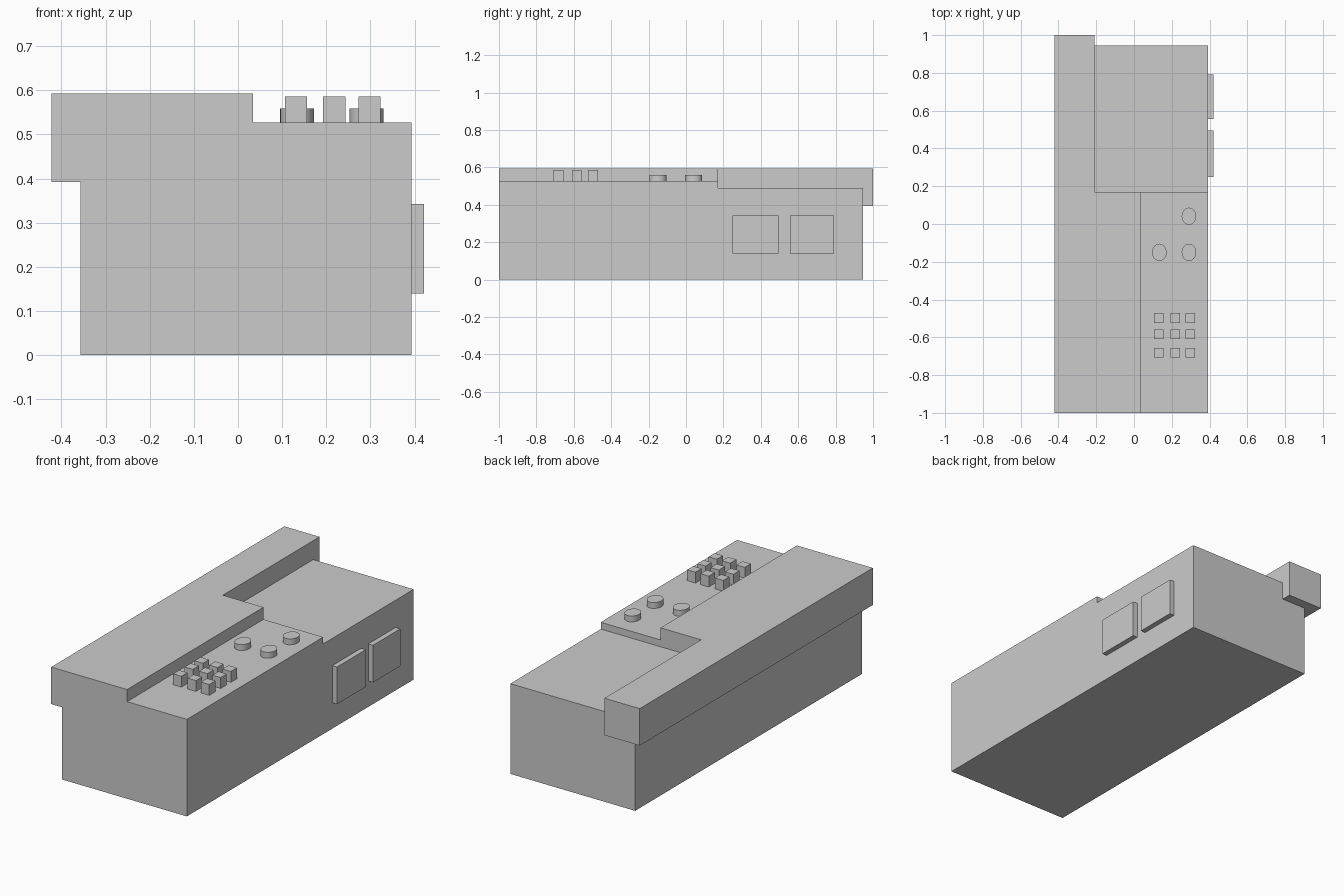
import bpy, bmesh
from mathutils import Matrix

if "Cube" in bpy.data.objects:
    bpy.data.objects.remove(bpy.data.objects["Cube"])


def finish(name, bm):
    bmesh.ops.recalc_face_normals(bm, faces=bm.faces[:])
    mesh = bpy.data.meshes.new(name)
    bm.to_mesh(mesh)
    bm.free()
    ob = bpy.data.objects.new(name, mesh)
    bpy.context.collection.objects.link(ob)
    return ob


def box(name, x, y, z):
    bm = bmesh.new()
    spans = (x, y, z)
    centre = Matrix.Translation([(a + b) / 2 for a, b in spans])
    size = Matrix.Diagonal([b - a for a, b in spans] + [1])
    bmesh.ops.create_cube(bm, size=1, matrix=centre @ size)
    return finish(name, bm)


# Housing: stepped front profile extruded to the full depth
profile = [(-0.357, 0), (0.393, 0), (0.393, 0.527), (0.034, 0.527),
           (0.034, 0.593), (-0.422, 0.593), (-0.422, 0.392), (-0.357, 0.392)]
bm = bmesh.new()
face = bm.faces.new([bm.verts.new((x, -1, z)) for x, z in profile])
ext = bmesh.ops.extrude_face_region(bm, geom=[face])
bmesh.ops.translate(bm, vec=(0, 2, 0),
                    verts=[v for v in ext["geom"] if isinstance(v, bmesh.types.BMVert)])
housing = finish("housing", bm)

# Cut the lowered rear deck and the rear wall below and beside the raised bar
cuts = [((-0.21, 0.6), (0.17, 1.2), (0.49, 0.8)),
        ((-0.6, 0.6), (0.946, 1.2), (-0.2, 0.392)),
        ((-0.21, 0.6), (0.946, 1.2), (0.3, 0.7))]
bpy.context.view_layer.objects.active = housing
for i, spans in enumerate(cuts):
    cutter = box(f"cutter_{i}", *spans)
    cutter.hide_render = True
    mod = housing.modifiers.new("cut", "BOOLEAN")
    mod.operation = "DIFFERENCE"
    mod.solver = "EXACT"
    mod.object = cutter
    bpy.ops.object.modifier_apply(modifier=mod.name)
    bpy.data.objects.remove(cutter)

# Keypad
for r, y in enumerate((-0.497, -0.584, -0.682)):
    for c, x in enumerate((0.131, 0.218, 0.298)):
        box(f"key_{r}_{c}", (x - 0.025, x + 0.025), (y - 0.026, y + 0.026), (0.51, 0.586))

# Round buttons, slightly oval
for i, (x, y) in enumerate([(0.134, -0.15), (0.291, -0.15), (0.291, 0.041)]):
    bm = bmesh.new()
    bmesh.ops.create_cone(bm, cap_ends=True, segments=32, radius1=1, radius2=1, depth=1,
                          matrix=Matrix.Translation((x, y, 0.5345)) @ Matrix.Diagonal((0.0385, 0.0455, 0.049, 1)))
    button = finish(f"round_button_{i}", bm)
    bpy.context.view_layer.objects.active = button
    button.select_set(True)
    bpy.ops.object.shade_smooth_by_angle()
    button.select_set(False)

# Side panels
for i, y in enumerate([(0.248, 0.495), (0.557, 0.791)]):
    box(f"side_panel_{i}", (0.38, 0.421), y, (0.14, 0.342))
